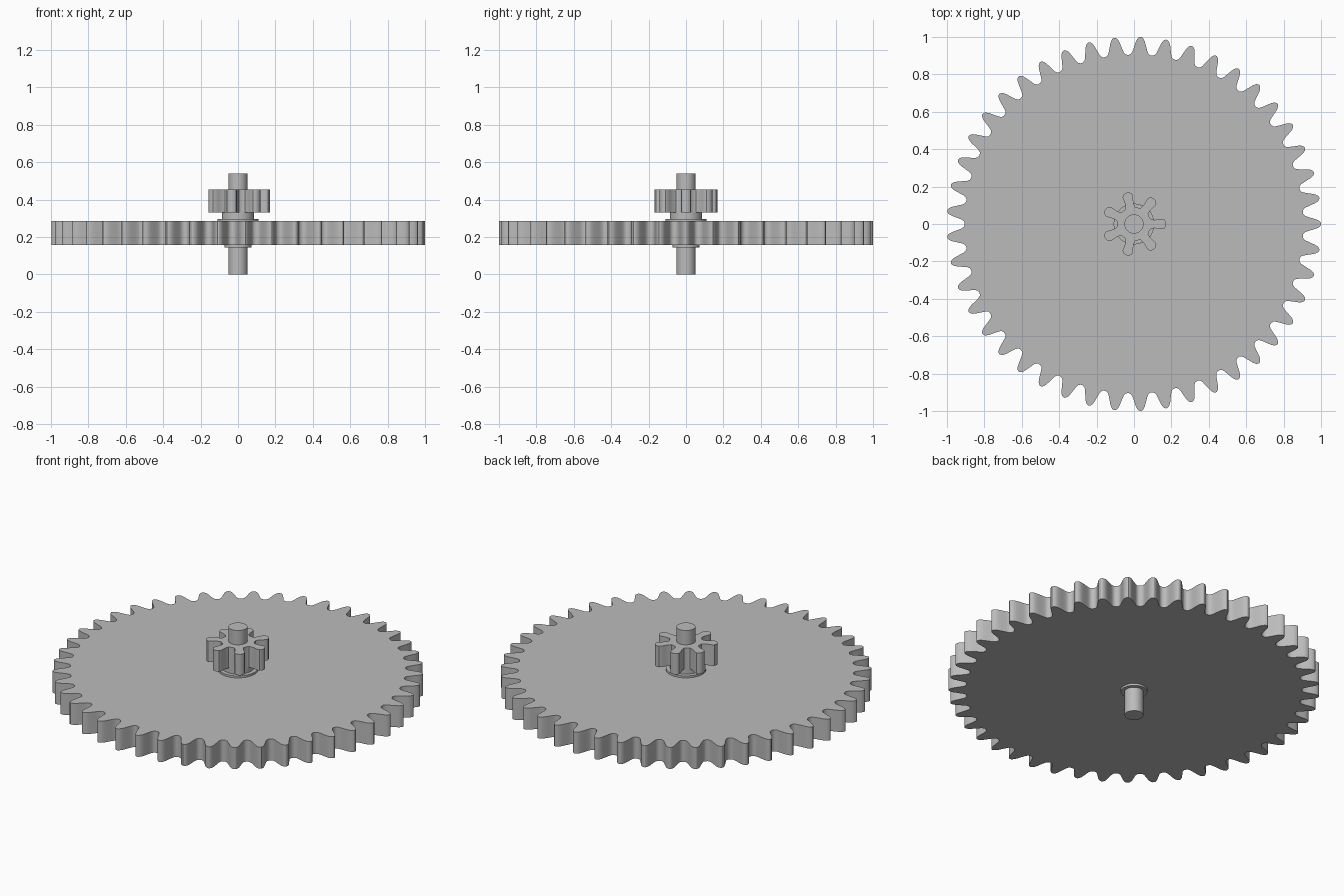
import bpy, bmesh, math

if "Cube" in bpy.data.objects:
    bpy.data.objects.remove(bpy.data.objects["Cube"], do_unlink=True)

GREY = (0.5, 0.5, 0.5, 1)
mat = bpy.data.materials.new("plain grey")
mat.use_nodes = True
mat.diffuse_color = GREY
mat.node_tree.nodes["Principled BSDF"].inputs["Base Color"].default_value = GREY


def prism(name, outline, z0, z1):
    """Extrude a closed outline from z0 to z1."""
    bm = bmesh.new()
    face = bm.faces.new([bm.verts.new((x, y, z0)) for x, y in outline])
    top = bmesh.ops.extrude_face_region(bm, geom=[face])["geom"]
    verts = [g for g in top if isinstance(g, bmesh.types.BMVert)]
    bmesh.ops.translate(bm, verts=verts, vec=(0, 0, z1 - z0))
    bmesh.ops.recalc_face_normals(bm, faces=bm.faces)
    mesh = bpy.data.meshes.new(name)
    bm.to_mesh(mesh)
    bm.free()
    mesh.materials.append(mat)
    obj = bpy.data.objects.new(name, mesh)
    bpy.context.collection.objects.link(obj)
    bpy.ops.object.select_all(action="DESELECT")
    obj.select_set(True)
    bpy.context.view_layer.objects.active = obj
    bpy.ops.object.shade_smooth_by_angle(angle=math.radians(30))
    return obj


def circle(radius, n=48):
    return [(radius * math.cos(math.tau * i / n), radius * math.sin(math.tau * i / n))
            for i in range(n)]


def gear(teeth, half_tooth):
    """Repeat a mirrored tooth, given as (radius, half width) from root to tip."""
    tooth = [(r, -w) for r, w in half_tooth] + [(r, w) for r, w in reversed(half_tooth)]
    points = []
    for i in range(teeth):
        c, s = math.cos(math.tau * i / teeth), math.sin(math.tau * i / teeth)
        points += [(x * c - y * s, x * s + y * c) for x, y in tooth]
    return points


# Large toothed wheel
wheel_tooth = [(0.903, 0.057), (0.908, 0.048), (0.919, 0.041), (0.935, 0.036),
               (0.955, 0.030), (0.972, 0.025), (0.986, 0.019), (0.995, 0.012), (1.0, 0.004)]
prism("large_wheel", gear(45, wheel_tooth), 0.157, 0.285)

# Small pinion
pinion_tooth = [(0.084, 0.032), (0.090, 0.025), (0.110, 0.022), (0.130, 0.025),
                (0.148, 0.028), (0.160, 0.025), (0.168, 0.016), (0.172, 0.005)]
prism("pinion", gear(7, pinion_tooth), 0.33, 0.455)

# Shaft and collars
for name, radius, z0, z1 in (("shaft", 0.051, 0, 0.54),
                             ("lower_collar", 0.072, 0.145, 0.16),
                             ("upper_flange", 0.109, 0.28, 0.297),
                             ("pinion_neck", 0.086, 0.29, 0.335)):
    prism(name, circle(radius), z0, z1)
